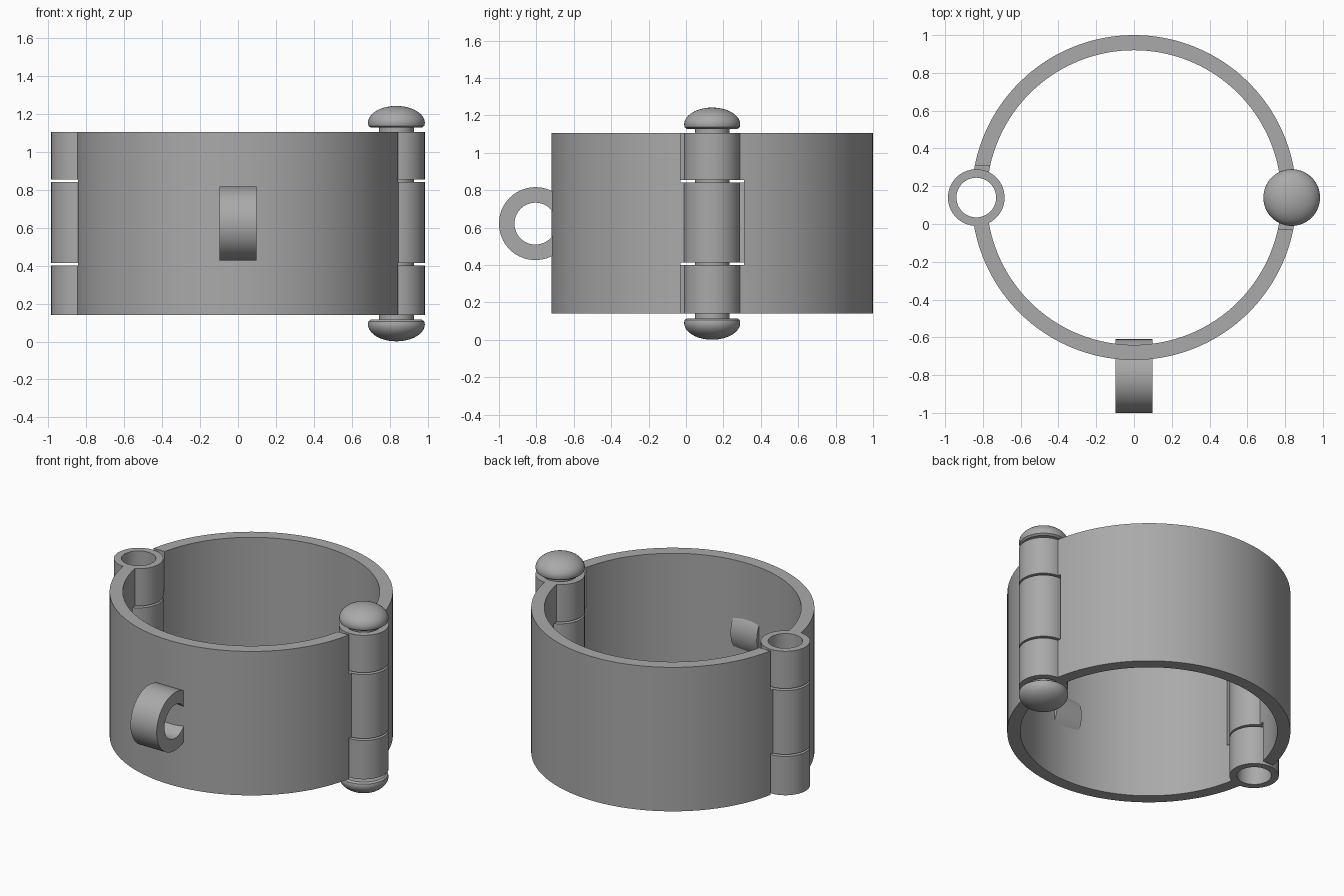
import bpy, bmesh, math
from mathutils import Matrix, Vector

if "Cube" in bpy.data.objects:
    bpy.data.objects.remove(bpy.data.objects["Cube"])

CY, R_OUT, R_IN = 0.14, 0.86, 0.78          # band centre and radii
Z0, Z1, MID = 0.14, 1.105, 0.6215           # band height
HINGE_X = 0.835
GAP = (0.40, 0.413, 0.842, 0.855)           # slits between knuckles

metal = bpy.data.materials.new("grey metal")
metal.diffuse_color = (0.4, 0.4, 0.4, 1)
metal.use_nodes = True
metal.node_tree.nodes["Principled BSDF"].inputs["Base Color"].default_value = metal.diffuse_color


def finish(name, bm, matrix=Matrix()):
    bmesh.ops.remove_doubles(bm, verts=bm.verts, dist=1e-5)
    bmesh.ops.recalc_face_normals(bm, faces=bm.faces)
    bm.transform(matrix)
    me = bpy.data.meshes.new(name)
    bm.to_mesh(me)
    bm.free()
    me.materials.append(metal)
    ob = bpy.data.objects.new(name, me)
    bpy.context.collection.objects.link(ob)
    bpy.context.view_layer.objects.active = ob
    ob.select_set(True)
    bpy.ops.object.shade_smooth_by_angle(angle=math.radians(30))
    ob.select_set(False)
    return ob


def lathe(name, profile, matrix, closed=False, steps=64):
    """Spin an (r, z) profile around z."""
    bm = bmesh.new()
    vs = [bm.verts.new((r, 0, z)) for r, z in profile]
    es = [bm.edges.new(p) for p in zip(vs, vs[1:])]
    if closed:
        es.append(bm.edges.new((vs[-1], vs[0])))
    bmesh.ops.spin(bm, geom=vs + es, axis=(0, 0, 1), cent=(0, 0, 0),
                   angle=math.tau, steps=steps)
    return finish(name, bm, matrix)


def tube(name, r_in, r_out, z0, z1, matrix):
    return lathe(name, [(r_in, z0), (r_out, z0), (r_out, z1), (r_in, z1)], matrix, True)


def half_band(name, matrix):
    """Front half of the band: two tabs on the left end, one on the right."""
    n = 64
    zs = [Z0, *GAP, Z1]

    def station(i, r):
        tab, cut = math.asin(0.13 / r), math.asin(0.17 / r)
        if i == 0:
            a = math.pi + tab
        elif i == n + 2:
            a = math.tau - tab
        else:
            a = math.pi + cut + (math.pi - 2 * cut) * (i - 1) / n
        return r * math.cos(a), r * math.sin(a)

    def solid(i, j):
        if not (0 <= i < n + 2 and 0 <= j < 5):
            return False
        if i == 0:
            return j in (0, 4)
        return j == 2 if i == n + 1 else True

    bm = bmesh.new()

    def quad(*keys):
        bm.faces.new([bm.verts.new((*station(i, r), zs[j])) for i, j, r in keys])

    for i in range(n + 2):
        for j in range(5):
            if not solid(i, j):
                continue
            for r in (R_IN, R_OUT):
                quad((i, j, r), (i + 1, j, r), (i + 1, j + 1, r), (i, j + 1, r))
            for di, k in ((-1, i), (1, i + 1)):
                if not solid(i + di, j):
                    quad((k, j, R_IN), (k, j, R_OUT), (k, j + 1, R_OUT), (k, j + 1, R_IN))
            for dj, k in ((-1, j), (1, j + 1)):
                if not solid(i, j + dj):
                    quad((i, k, R_IN), (i, k, R_OUT), (i + 1, k, R_OUT), (i + 1, k, R_IN))
    return finish(name, bm, matrix)


# Two identical halves, the back one turned half a revolution
centre = Matrix.Translation((0, CY, 0))
half_band("front_band", centre)
half_band("back_band", centre @ Matrix.Rotation(math.pi, 4, 'Z'))

# Hinge knuckles on both sides
for side, x in (("left", -HINGE_X), ("right", HINGE_X)):
    place = Matrix.Translation((x, CY, 0))
    for part, a, b in (("lower", Z0, GAP[0]), ("middle", GAP[1], GAP[2]),
                       ("upper", GAP[3], Z1)):
        tube(f"{side}_{part}_knuckle", 0.105, 0.15, a, b, place)

# Hinge pin with a domed head at each end
dome = [(0.092, 1.128), (0.135, 1.128), (0.147, 1.137)]
dome += [(0.15 * math.cos(t * math.pi / 24), 1.152 + 0.09 * math.sin(t * math.pi / 24))
         for t in range(12)] + [(0, 1.242)]
pin = [(r, 2 * MID - z) for r, z in reversed(dome)] + dome
lathe("hinge_pin", pin, Matrix.Translation((HINGE_X, CY, 0)))

# Eyelet on the front, axis along x
tube("front_eyelet", 0.112, 0.195, -0.097, 0.097,
     Matrix.Translation((0, -0.805, MID)) @ Matrix.Rotation(math.pi / 2, 4, 'Y'))
